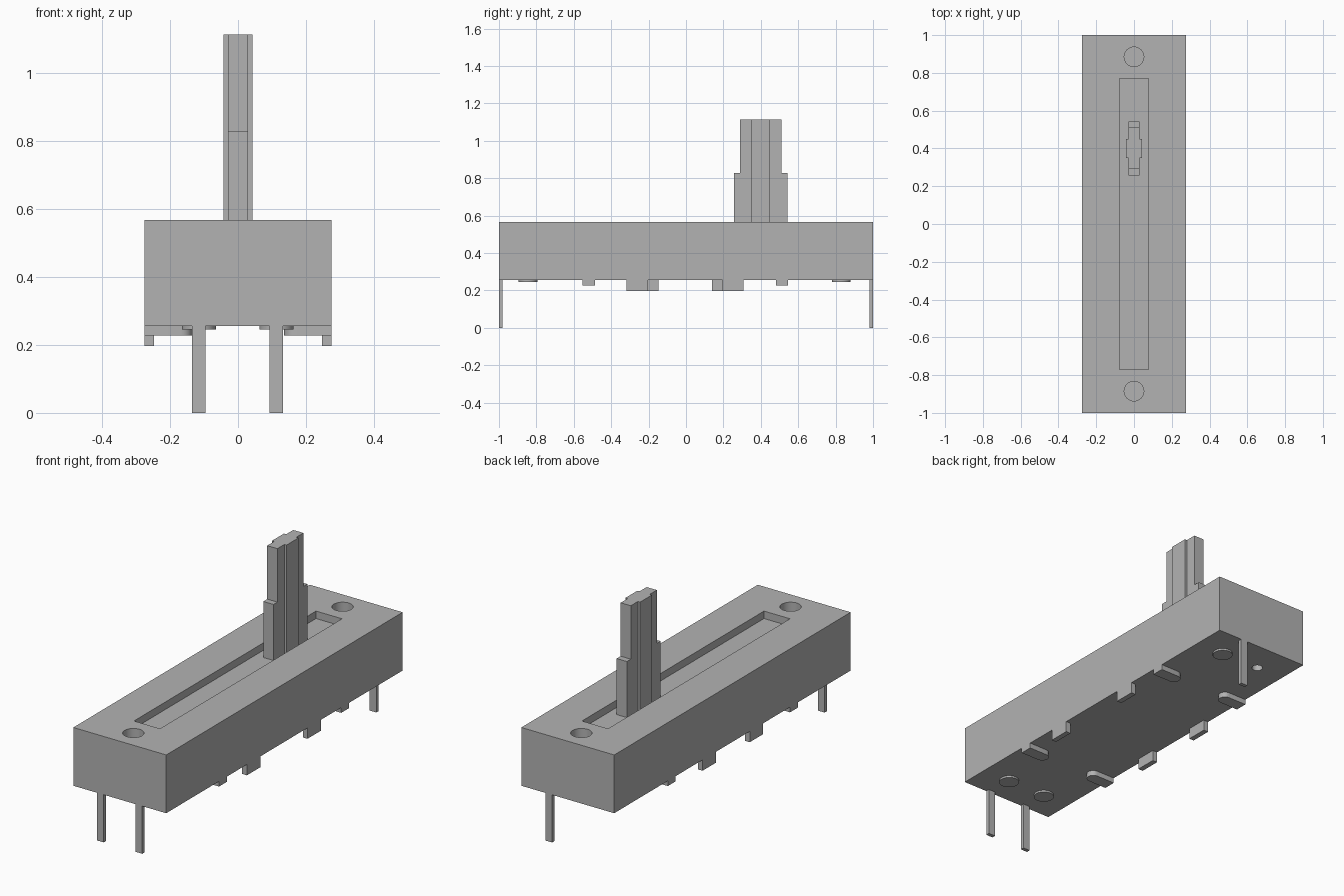
import bpy
import bmesh
import math

cube = bpy.data.objects.get("Cube")
if cube:
    bpy.data.objects.remove(cube, do_unlink=True)

grey = bpy.data.materials.new("plain grey")
grey.use_nodes = True
GREY = (0.45, 0.45, 0.45, 1)
grey.diffuse_color = GREY
grey.node_tree.nodes["Principled BSDF"].inputs["Base Color"].default_value = GREY

BOTTOM, TOP = 0.255, 0.567


def prism(name, outline, z0, z1):
    """Extrude a flat outline of (x, y) points from z0 up to z1."""
    bm = bmesh.new()
    face = bm.faces.new([bm.verts.new((x, y, z0)) for x, y in outline])
    grown = bmesh.ops.extrude_face_region(bm, geom=[face])["geom"]
    verts = [g for g in grown if isinstance(g, bmesh.types.BMVert)]
    bmesh.ops.translate(bm, verts=verts, vec=(0, 0, z1 - z0))
    bmesh.ops.recalc_face_normals(bm, faces=bm.faces)
    mesh = bpy.data.meshes.new(name)
    bm.to_mesh(mesh)
    bm.free()
    mesh.materials.append(grey)
    obj = bpy.data.objects.new(name, mesh)
    bpy.context.collection.objects.link(obj)
    return obj


def box(name, x0, x1, y0, y1, z0, z1):
    return prism(name, [(x0, y0), (x1, y0), (x1, y1), (x0, y1)], z0, z1)


def arc(cx, cy, r, start, sweep, n):
    return [(cx + r * math.cos(start + sweep * i / n),
             cy + r * math.sin(start + sweep * i / n)) for i in range(n + 1)]


def disc(name, x, y, r, z0, z1):
    return smooth(prism(name, arc(x, y, r, 0, math.tau, 32)[:-1], z0, z1))


def smooth(obj):
    bpy.ops.object.select_all(action='DESELECT')
    obj.select_set(True)
    bpy.context.view_layer.objects.active = obj
    bpy.ops.object.shade_smooth_by_angle(angle=math.radians(30))
    return obj


def cut(target, cutter):
    mod = target.modifiers.new(cutter.name, 'BOOLEAN')
    mod.operation = 'DIFFERENCE'
    mod.solver = 'EXACT'
    mod.object = cutter
    bpy.context.view_layer.objects.active = target
    bpy.ops.object.select_all(action='DESELECT')
    target.select_set(True)
    bpy.ops.object.modifier_apply(modifier=mod.name)
    bpy.data.objects.remove(cutter, do_unlink=True)


# Housing with the travel slot, mounting holes and a small locating hole
housing = box("housing", -0.275, 0.275, -1, 1, BOTTOM, TOP)
cut(housing, box("slot_cutter", -0.077, 0.077, -0.77, 0.77, TOP - 0.04, TOP + 0.1))
for y in (-0.885, 0.885):
    cut(housing, disc("screw_hole_cutter", 0, y, 0.052, TOP - 0.08, TOP + 0.1))
cut(housing, disc("locating_hole_cutter", -0.115, 0.83, 0.027, BOTTOM - 0.1, BOTTOM + 0.06))
smooth(housing)

# Lever: wide central rib, tall blade and shorter shoulders
FOOT, LEVER_Y = TOP - 0.042, 0.4


def lever_outline(half_length):
    quarter = [(0.03, -half_length), (0.03, -0.05), (0.043, -0.05)]
    right = quarter + [(x, -y) for x, y in reversed(quarter)]
    left = [(-x, -y) for x, y in right]
    return [(x, LEVER_Y + y) for x, y in right + left]


prism("lever_blade", lever_outline(0.11), FOOT, 1.113)
for name, side in (("front", -1), ("back", 1)):
    y0, y1 = sorted((LEVER_Y + side * 0.11, LEVER_Y + side * 0.143))
    box(name + "_lever_shoulder", -0.03, 0.03, y0, y1, FOOT, 0.827)

# Terminal pins and their round seats
for name, x, end in (("front_left", 0.113, -1), ("front_right", -0.115, -1),
                     ("back_left", 0.113, 1)):
    y0, y1 = sorted((end, end * 0.98))
    box(name + "_pin", x - 0.02, x + 0.02, y0, y1, 0, BOTTOM + 0.002)
    disc(name + "_pin_seat", x, -0.845 if end < 0 else 0.83, 0.05, 0.245, BOTTOM + 0.002)

# Bent clamp tabs and round-ended standoffs under each long edge
for side, word, tabs in ((1, "left", (-0.317, 0.195)), (-1, "right", (-0.26, 0.14))):
    for y in tabs:
        x0, x1 = sorted((side * 0.247, side * 0.275))
        box(word + "_clamp_tab", x0, x1, y, y + 0.113, 0.197, BOTTOM + 0.002)
    for y in (-0.52, 0.513):
        r = 0.033
        outline = [(side * x, py) for x, py in
                   [(0.275, y + r)] + arc(0.135 + r, y, r, math.pi / 2, math.pi, 12)
                   + [(0.275, y - r)]]
        smooth(prism(word + "_standoff", outline, 0.227, BOTTOM + 0.002))
